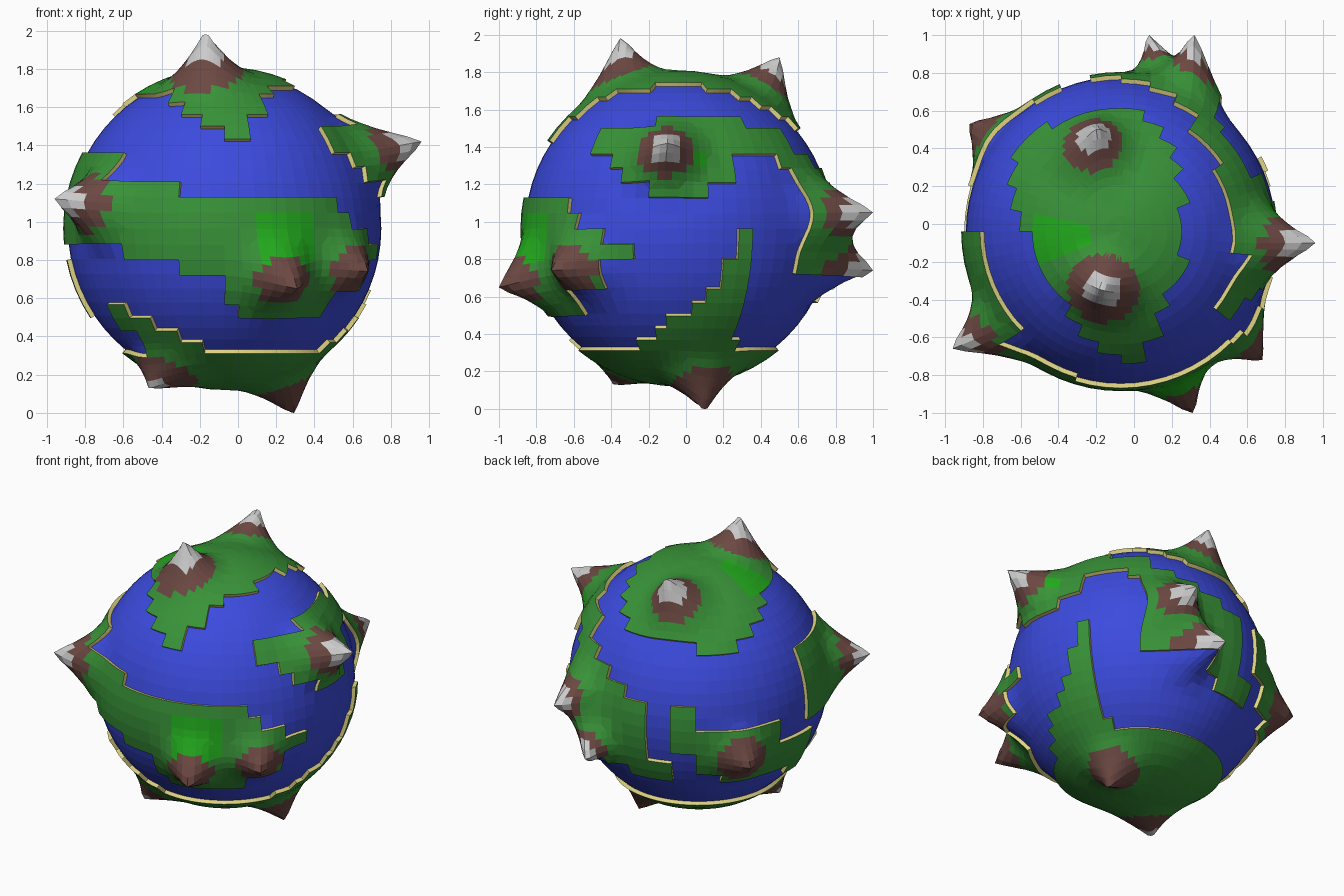
import bpy, bmesh
from math import atan2, asin, floor, pi
from mathutils import Vector

if "Cube" in bpy.data.objects:
    bpy.data.objects.remove(bpy.data.objects["Cube"])

CENTRE = Vector((-0.07, -0.04, 0.965))
RADIUS, SHORE, COLUMNS, ROWS = 0.82, 0.025, 32, 32
OCEAN, GRASS, MEADOW, ROCK, SNOW, SAND = range(6)


def make_material(name, colour):
    mat = bpy.data.materials.new(name)
    mat.use_nodes = True
    mat.diffuse_color = (*colour, 1)
    mat.node_tree.nodes["Principled BSDF"].inputs["Base Color"].default_value = (*colour, 1)
    return mat


materials = [
    make_material("ocean blue", (0.045, 0.07, 0.73)),
    make_material("grass green", (0.04, 0.29, 0.04)),
    make_material("meadow green", (0.016, 0.4, 0.012)),
    make_material("rock brown", (0.15, 0.065, 0.055)),
    make_material("snow grey", (0.6, 0.6, 0.6)),
    make_material("beach sand", (0.74, 0.66, 0.23)),
]

# Land blocks: from column, up to column, lowest row, highest row.
# Column zero starts at the front and counts towards +x; row zero starts at the equator.
front_land = [(-8, -4, -1, 4), (-4, -1.5, -1, 2), (-3.5, 4, -2, 1), (4, 4.5, -4, 0),
              (4.5, 5.5, -4, -1), (5.5, 6.5, -2, -2), (-1.5, 4, -3, -3), (0, 4, -5, -4),
              (0.5, 4, -6, -6)]
east_land = [(7, 9, 2, 2), (6, 10, 3, 3), (5.5, 10, 4, 4), (4.5, 12, 5, 6), (7, 11, 7, 7)]
back_land = [(12, 13, 4, 6), (12.5, 14, -3, 4), (14, 15, -3, 3), (15, 16, -4, 2),
             (-16, -15, -5, 1), (-15, -14, -5, -4)]
west_land = [(-14, -13, -2, 1), (-13, -9.5, -4, -1), (-9.5, -7.5, -5, -3),
             (-8.5, -7.5, -6, -6), (-12, -9, -5, -5)]
south_land = [(-16, 16, -16, -10), (10, 10.5, -2, -1), (9.5, 10.5, -4, -3),
              (9, 10.5, -5, -5), (8.5, 10.5, -6, -6), (7.5, 10.5, -7, -7),
              (7, 10.5, -8, -8), (6, 11, -9, -9), (-5, -4, -7, -6), (-4, -3, -9, -7),
              (-3, -2, -9, -8), (-2, -1, -9, -9)]
blocks = front_land + east_land + back_land + west_land + south_land
meadows = [(1, 3, -2, 0), (-9, -6, 10, 13), (8, 9, 4, 4)]

# Lowest land row of the northern cap for each column, from the back round the -x side
north_shore = [7, 7, 7, 6, 6, 7, 8, 9, 10, 10, 10, 10, 10, 9, 8, 7,
               6, 8, 10, 11, 11, 11, 12, 12, 12, 12, 11, 11, 10, 9, 8, 7]

# Mountains: tip, middle of the foot, angular radius of the rock and of the snow cap
mountains = [
    ((-0.17, -0.35, 1.98), (-0.16, -0.36, 1.73), 0.23, 0.12),
    ((-0.2, 0.5, 1.88), (-0.23, 0.4, 1.67), 0.2, 0.11),
    ((-0.96, -0.66, 1.12), (-0.72, -0.58, 1.1), 0.18, 0.1),
    ((0.31, -1.0, 0.65), (0.23, -0.84, 0.7), 0.17, 0),
    ((0.68, -0.72, 0.74), (0.58, -0.57, 0.75), 0.17, 0),
    ((0.96, -0.1, 1.42), (0.68, -0.1, 1.38), 0.18, 0.1),
    ((0.32, 1.0, 1.05), (0.36, 0.72, 1.04), 0.16, 0.09),
    ((0.08, 1.0, 0.74), (0.2, 0.75, 0.75), 0.17, 0.09),
    ((-0.87, 0.53, 0.75), (-0.74, 0.45, 0.76), 0.19, 0),
    ((0.29, 0.1, 0.0), (0.24, 0.09, 0.18), 0.2, 0),
    ((-0.46, -0.38, 0.13), (-0.36, -0.33, 0.24), 0.2, 0.07),
]
feet = [Vector(m[1]) - CENTRE for m in mountains]


def cell(direction):
    d = direction.normalized()
    half_column = floor(atan2(d.x, -d.y) / (pi / COLUMNS))
    return half_column / 2, floor(asin(d.z) / (pi / ROWS))


def inside(col, row, areas):
    return any(a <= col < b and lo <= row <= hi for a, b, lo, hi in areas)


# Ocean globe, with a finer grid where mountains rise
bm = bmesh.new()
bmesh.ops.create_uvsphere(bm, u_segments=2 * COLUMNS, v_segments=ROWS, radius=RADIUS)
fine = [e for e in bm.edges
        if any((e.verts[0].co + e.verts[1].co).angle(foot) < 0.3 for foot in feet)]
bmesh.ops.subdivide_edges(bm, edges=fine, cuts=1, use_grid_fill=True)

# Continents, raised from the globe with sandy shore walls
land = []
for f in bm.faces:
    col, row = cell(f.calc_center_median())
    if row >= north_shore[floor(col) + 16] or inside(col, row, blocks):
        land.append(f)
raised = bmesh.ops.extrude_face_region(bm, geom=land)["geom"]
leftover = [f for f in land if f.is_valid]
if leftover:
    bmesh.ops.delete(bm, geom=leftover, context="FACES")
tops = {g for g in raised if isinstance(g, bmesh.types.BMFace)}
top_verts = {g for g in raised if isinstance(g, bmesh.types.BMVert)}
for v in top_verts:
    v.co *= (RADIUS + SHORE) / RADIUS

# Each tip takes the land vertex nearest its foot and pulls its surroundings along
pulls = []
for foot, (tip, base, rock, snow) in zip(feet, mountains):
    summit = min(top_verts, key=lambda v: v.co.angle(foot))
    pulls.append((summit.co.normalized(), Vector(tip) - CENTRE - summit.co, rock, snow))

# Colours by region, shore and closeness to a summit
for f in bm.faces:
    middle = f.calc_center_median()
    if f in tops:
        f.material_index = MEADOW if inside(*cell(middle), meadows) else GRASS
        for axis, pull, rock, snow in pulls:
            distance = middle.angle(axis)
            if distance < rock:
                f.material_index = SNOW if distance < snow else ROCK
    elif any(v in top_verts for v in f.verts):
        f.material_index = SAND
    else:
        f.material_index = OCEAN

# Mountains
for v in bm.verts:
    start = v.co.copy()
    for axis, pull, rock, snow in pulls:
        slope = max(0, 1 - start.angle(axis) / 0.37)
        v.co += pull * min(1, 1.1 * slope ** 2)

bmesh.ops.recalc_face_normals(bm, faces=bm.faces)
mesh = bpy.data.meshes.new("globe")
bm.to_mesh(mesh)
bm.free()
for mat in materials:
    mesh.materials.append(mat)
globe = bpy.data.objects.new("globe", mesh)
globe.location = CENTRE
bpy.context.scene.collection.objects.link(globe)
